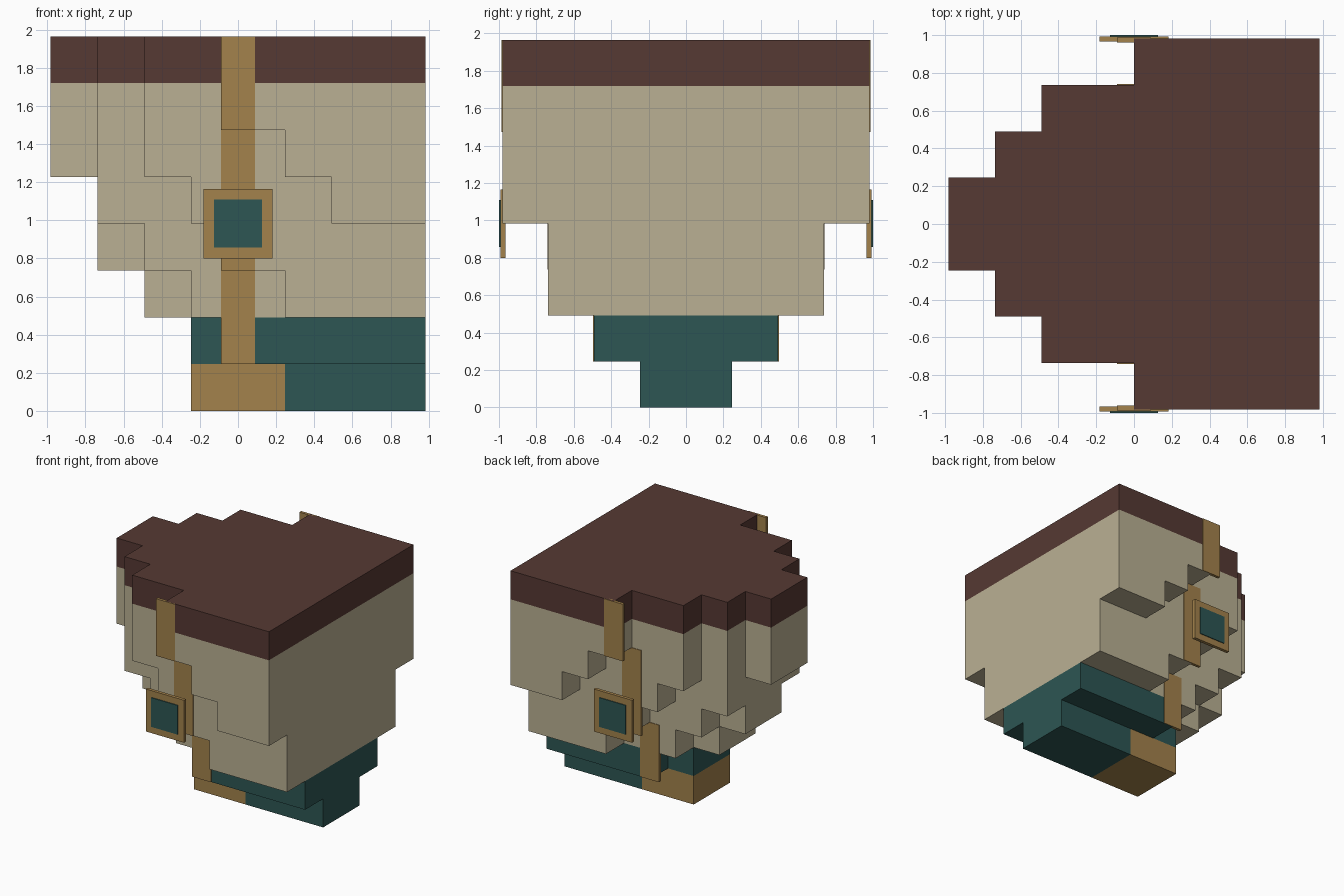
import bpy, bmesh
from mathutils import Vector

if "Cube" in bpy.data.objects:
    bpy.data.objects.remove(bpy.data.objects["Cube"])

U = 0.2455  # block size


def material(name, rgb):
    m = bpy.data.materials.new(name)
    m.diffuse_color = (*rgb, 1)
    m.use_nodes = True
    m.node_tree.nodes["Principled BSDF"].inputs["Base Color"].default_value = m.diffuse_color
    return m


BROWN = material("dark_brown", (0.093, 0.041, 0.033))
CREAM = material("cream", (0.491, 0.434, 0.292))
TEAL = material("teal", (0.026, 0.093, 0.087))
TAN = material("tan", (0.366, 0.223, 0.072))

# First filled column per row (bottom to top), for slices from the middle outwards
STEPS = [
    [-1, -1, -2, -3, -3, -4, -4, -4],
    [4, 0, -1, -2, -3, -3, -3, -3],
    [4, 4, 1, 0, -1, -2, -2, -2],
    [4, 4, 4, 4, 2, 1, 0, 0],
]


def filled(x, y, z):
    slice_no = y if y >= 0 else -1 - y
    return slice_no < 4 and 0 <= z < 8 and STEPS[slice_no][z] <= x < 4


def add_object(name, bm, mat):
    mesh = bpy.data.meshes.new(name)
    bm.to_mesh(mesh)
    bm.free()
    mesh.materials.append(mat)
    obj = bpy.data.objects.new(name, mesh)
    bpy.context.collection.objects.link(obj)
    return obj


def block_part(name, mat, rule):
    """Outer skin of all filled blocks that satisfy the rule."""
    bm = bmesh.new()
    for x in range(-4, 4):
        for y in range(-4, 4):
            for z in range(8):
                if not (filled(x, y, z) and rule(x, z)):
                    continue
                centre = Vector((x + 0.5, y + 0.5, z + 0.5))
                for axis in range(3):
                    for sign in (-1, 1):
                        n = Vector((0, 0, 0))
                        n[axis] = sign
                        if filled(x + int(n.x), y + int(n.y), z + int(n.z)):
                            continue
                        a = Vector((0, 0, 0))
                        a[(axis + 1) % 3] = 0.5
                        b = n.cross(a)
                        c = centre + n / 2
                        bm.faces.new([bm.verts.new((c + p) * U)
                                      for p in (-a - b, a - b, a + b, b - a)])
    bmesh.ops.remove_doubles(bm, verts=bm.verts, dist=0.001)
    bmesh.ops.dissolve_limit(bm, angle_limit=0.01, verts=bm.verts, edges=bm.edges)
    add_object(name, bm, mat)


def side_plate(name, mat, half_width, y0, y1, z0, z1):
    """Plate on the front and its mirrored copy on the back."""
    for side, s in (("front", -1), ("back", 1)):
        bm = bmesh.new()
        bmesh.ops.create_cube(bm, size=1)
        for v in bm.verts:
            v.co = (v.co.x * 2 * half_width,
                    s * (y0 + y1) / 2 + v.co.y * (y1 - y0),
                    (z0 + z1) / 2 + v.co.z * (z1 - z0))
        add_object(f"{side}_{name}", bm, mat)


# Stepped body in colour bands
block_part("crown", BROWN, lambda x, z: z == 7)
block_part("body", CREAM, lambda x, z: 2 <= z < 7)
block_part("base", TEAL, lambda x, z: z == 1 or (z == 0 and x >= 1))
block_part("base_tip", TAN, lambda x, z: z == 0 and x < 1)

# Strap segments, one on each step
for name, slices, z0, z1 in (("upper_strap", 4, 6, 8),
                             ("middle_strap", 3, 3, 6),
                             ("lower_strap", 2, 1, 3)):
    face = slices * U
    side_plate(name, TAN, 0.09, face - 0.02, face + 0.005, z0 * U, z1 * U)

# Square buckle with inset panel
side_plate("buckle", TAN, 0.182, 0.965, 0.993, 0.80, 1.165)
side_plate("buckle_panel", TEAL, 0.126, 0.991, 1.0, 0.857, 1.108)
